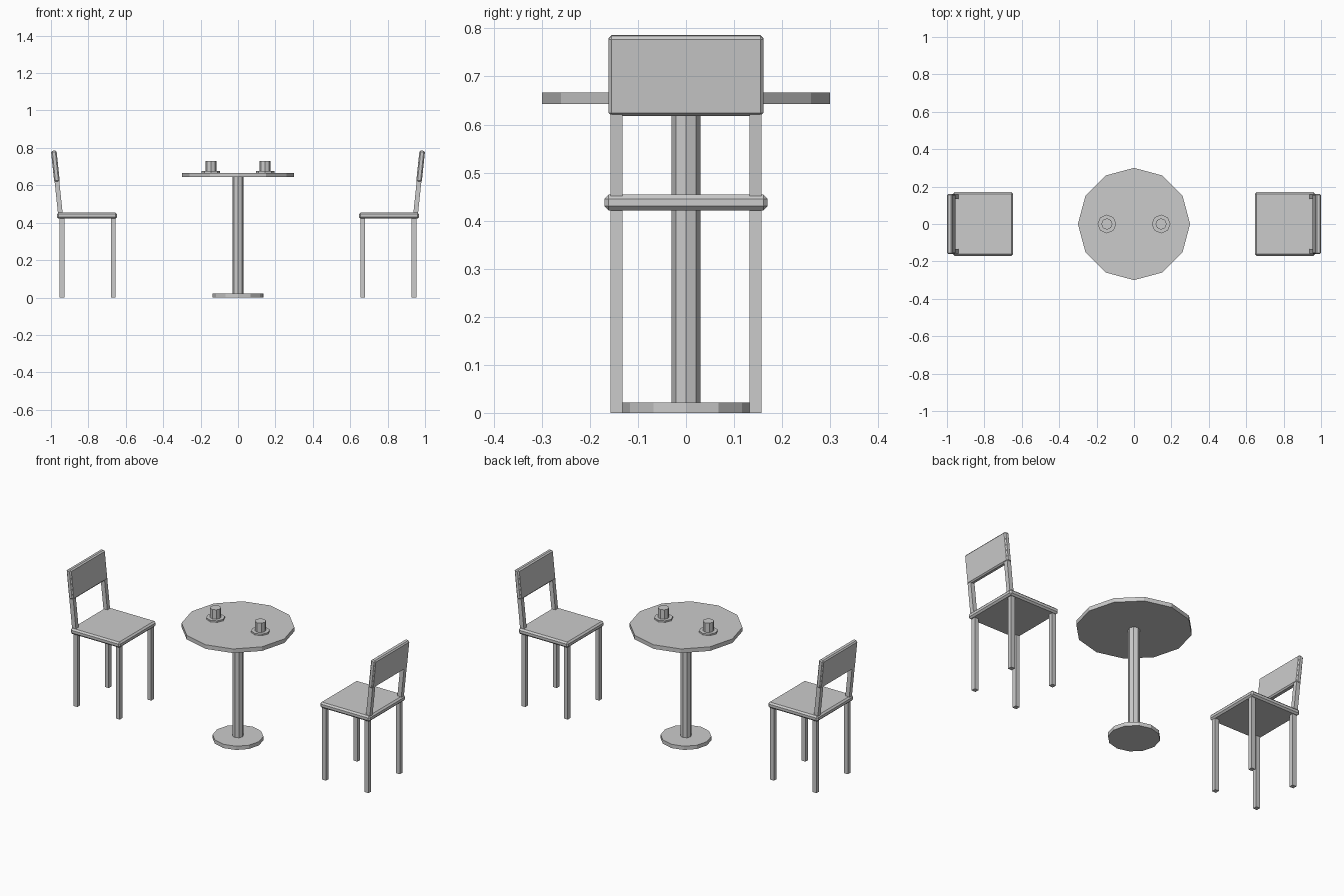
import bpy, bmesh, math
from mathutils import Matrix, Vector

if "Cube" in bpy.data.objects:
    bpy.data.objects.remove(bpy.data.objects["Cube"])


def finish(name, bm):
    mesh = bpy.data.meshes.new(name)
    bmesh.ops.recalc_face_normals(bm, faces=bm.faces)
    bm.to_mesh(mesh)
    bm.free()
    obj = bpy.data.objects.new(name, mesh)
    bpy.context.collection.objects.link(obj)
    return obj


def disc(name, sides, radius, z0, z1, x=0.0):
    bm = bmesh.new()
    bmesh.ops.create_cone(bm, cap_ends=True, segments=sides, radius1=radius,
                          radius2=radius, depth=z1 - z0,
                          matrix=Matrix.Translation((x, 0, (z0 + z1) / 2)))
    # put a corner exactly on the +x axis
    return finish(name, bm)


def box(name, centre, size, bevel=0.0, tilt=0.0):
    bm = bmesh.new()
    bmesh.ops.create_cube(bm, size=1.0)
    bmesh.ops.scale(bm, vec=size, verts=bm.verts)
    if bevel:
        bmesh.ops.bevel(bm, geom=bm.edges[:], offset=bevel, segments=1,
                        affect='EDGES', profile=0.5)
    bm.transform(Matrix.Translation(centre) @ Matrix.Rotation(tilt, 4, 'Y'))
    return finish(name, bm)


# Table
disc("table_base", 12, 0.135, 0.0, 0.022)
disc("table_post", 8, 0.03, 0.02, 0.645)
disc("table_top", 12, 0.30, 0.643, 0.667)

# Cups on saucers
for label, x in (("left", -0.145), ("right", 0.145)):
    disc(label + "_saucer", 8, 0.05, 0.666, 0.676, x)
    disc(label + "_cup", 8, 0.03, 0.675, 0.731, x)

# Chairs, facing each other across the table
TILT = math.radians(6)
for label, s in (("left", -1), ("right", 1)):
    box(label + "_seat", (s * 0.807, 0, 0.438), (0.322, 0.34, 0.033), 0.009)

    # Legs
    for end, x in (("front", 0.667), ("back", 0.941)):
        for side, y in (("near", -0.145), ("far", 0.145)):
            box(f"{label}_{end}_{side}_leg", (s * x, y, 0.215), (0.025, 0.025, 0.43))

    # Leaning back posts and back panel
    def along(u, y):
        return Vector((s * (0.950 + u * math.sin(TILT)), y, 0.45 + u * math.cos(TILT)))

    for side, y in (("near", -0.145), ("far", 0.145)):
        box(f"{label}_{side}_back_post", along(0.15, y), (0.025, 0.025, 0.33), tilt=s * TILT)
    box(label + "_back_panel", along(0.253, 0), (0.03, 0.323, 0.168), 0.007, s * TILT)
